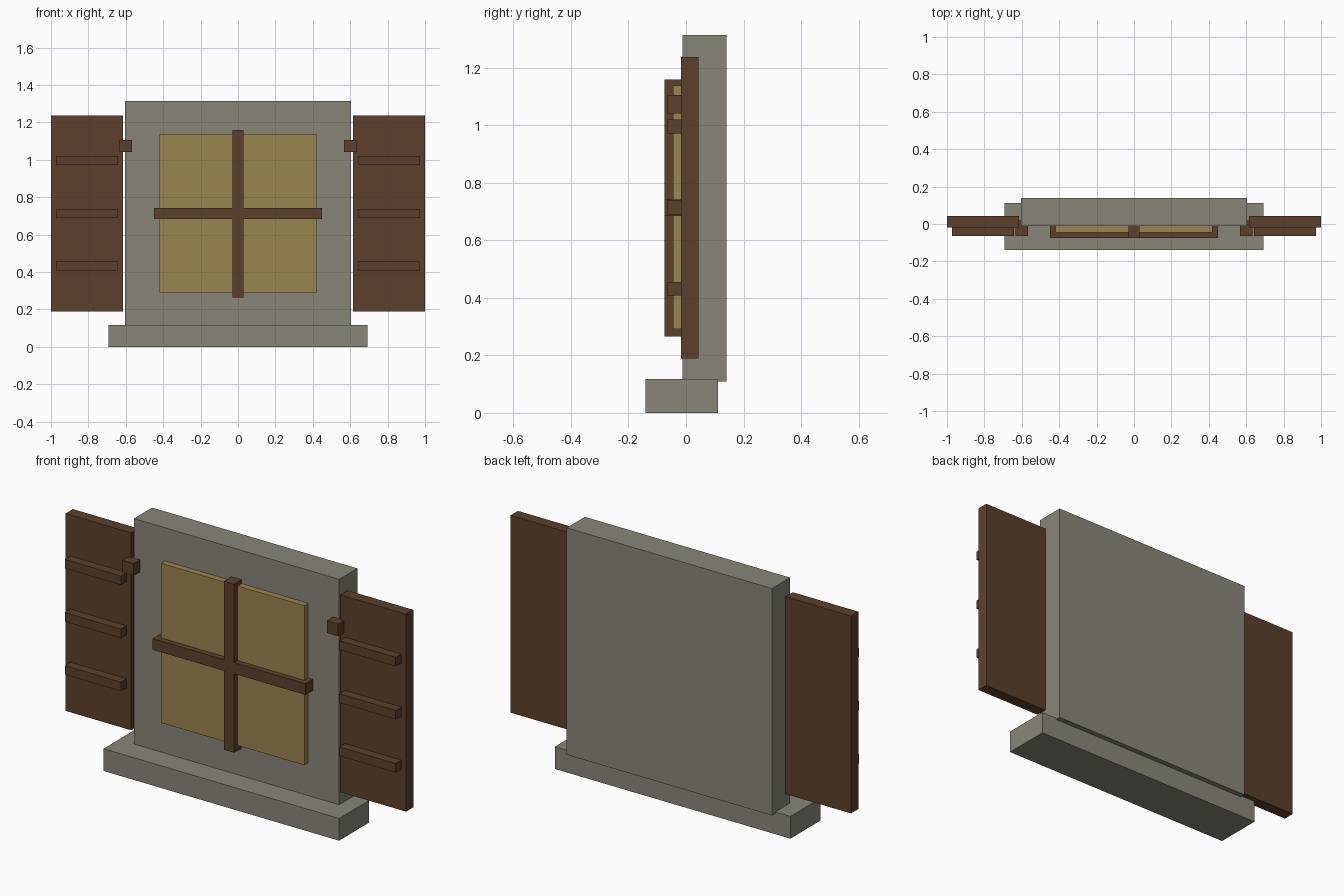
import bpy
import bmesh
from mathutils import Vector

cube = bpy.data.objects.get("Cube")
if cube:
    bpy.data.objects.remove(cube, do_unlink=True)


def material(name, rgb):
    color = (*rgb, 1.0)
    mat = bpy.data.materials.new(name)
    mat.use_nodes = True
    mat.diffuse_color = color
    shader = mat.node_tree.nodes["Principled BSDF"]
    shader.inputs["Base Color"].default_value = color
    shader.inputs["Roughness"].default_value = 0.9
    return mat


stone = material("grey stone", (0.25, 0.235, 0.19))
wood = material("dark brown wood", (0.107, 0.051, 0.025))
glass = material("warm yellow glass", (0.332, 0.238, 0.082))


def box(name, mat, x, y, z):
    """Box spanning the (low, high) range on each axis."""
    low, high = (Vector(corner) for corner in zip(x, y, z))
    bm = bmesh.new()
    bmesh.ops.create_cube(bm, size=1)
    bmesh.ops.scale(bm, vec=high - low, verts=bm.verts)
    bmesh.ops.translate(bm, vec=(low + high) / 2, verts=bm.verts)
    mesh = bpy.data.meshes.new(name)
    bm.to_mesh(mesh)
    bm.free()
    mesh.materials.append(mat)
    obj = bpy.data.objects.new(name, mesh)
    bpy.context.collection.objects.link(obj)
    return obj


# Stone surround and sill
box("wall_panel", stone, (-0.603, 0.603), (-0.012, 0.14), (0.11, 1.315))
box("sill", stone, (-0.692, 0.692), (-0.14, 0.112), (0, 0.118))

# Glass and crossing bars
box("window_pane", glass, (-0.421, 0.421), (-0.045, 0.0), (0.292, 1.139))
box("vertical_bar", wood, (-0.03, 0.03), (-0.075, -0.005), (0.265, 1.16))
box("horizontal_bar", wood, (-0.449, 0.449), (-0.075, -0.005), (0.684, 0.743))


def side_box(name, side, x, y, z):
    sign = 1 if side == "left" else -1
    span = sorted(sign * value for value in x)
    box(f"{side}_{name}", wood, span, y, z)


# Open shutters with battens and hinges
for side in ("left", "right"):
    side_box("shutter", side, (0.615, 1.0), (-0.018, 0.043), (0.19, 1.238))
    side_box("hinge", side, (0.567, 0.634), (-0.065, 0.018), (1.041, 1.106))
    for i in range(3):
        bottom = 0.408 + i * 0.282
        side_box(f"batten_{i + 1}", side, (0.642, 0.972), (-0.065, -0.01),
                 (bottom, bottom + 0.048))
